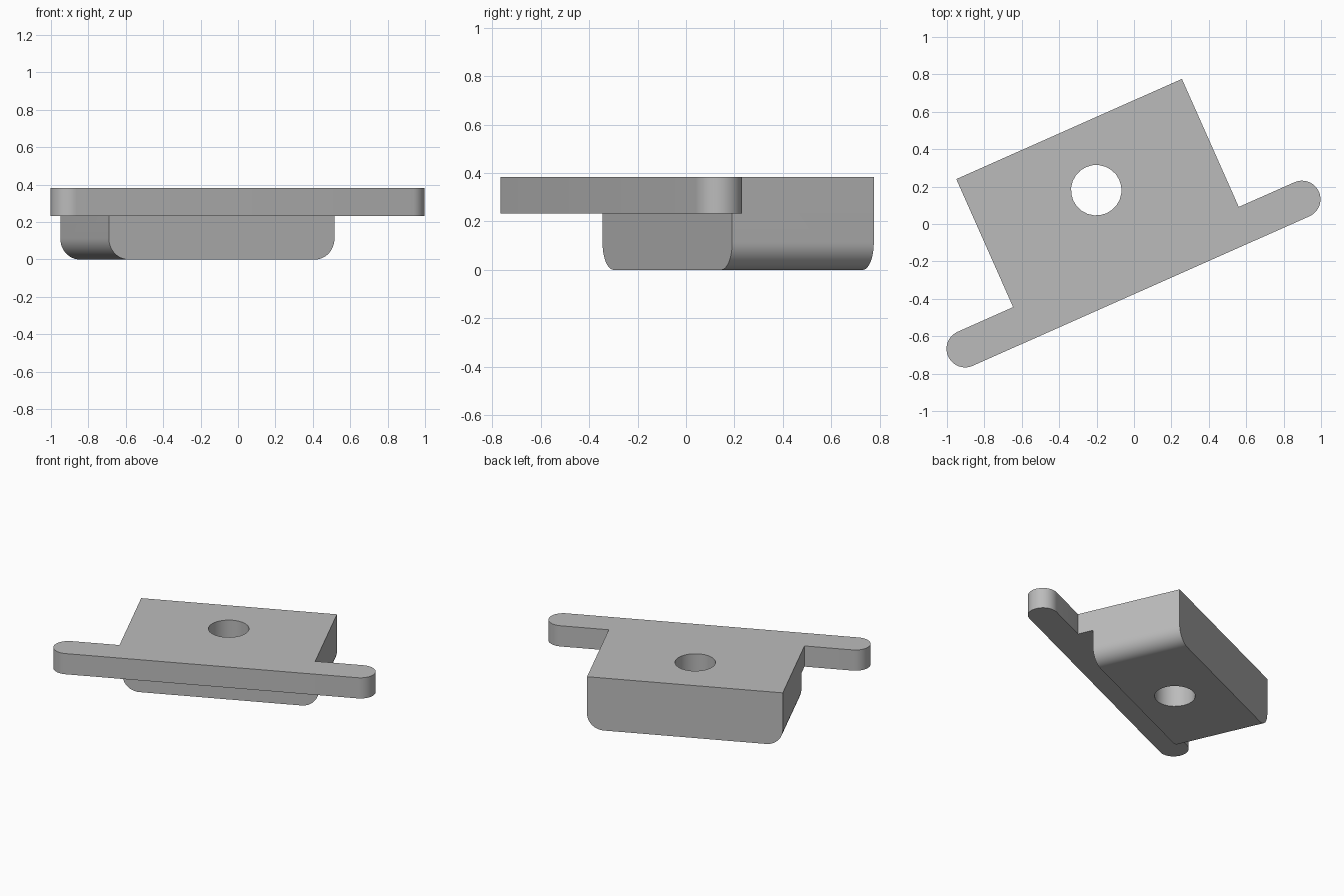
import bpy, bmesh
from math import sin, cos, pi, radians
from mathutils import Matrix, Vector

cube = bpy.data.objects.get("Cube")
if cube:
    bpy.data.objects.remove(cube, do_unlink=True)

TURN = radians(23.94)             # whole part is turned about z
MID = -0.111                      # centre line along its length
HALF = 0.66                       # half width of block
BACK, NOTCH, FRONT = 0.605, -0.144, -0.343
BLOCK_FRONT = -0.035
LEDGE, TOP = 0.232, 0.383
ROUND = 0.113

grey = bpy.data.materials.new("grey")
grey.use_nodes = True
grey.diffuse_color = (0.5, 0.5, 0.5, 1)
grey.node_tree.nodes["Principled BSDF"].inputs["Base Color"].default_value = (0.5, 0.5, 0.5, 1)


def arc(cx, cy, r, start, end, steps):
    angles = [radians(start + (end - start) * i / steps) for i in range(steps + 1)]
    return [(cx + r * cos(a), cy + r * sin(a)) for a in angles]


def prism(name, points, offset):
    """Extrude a closed 3D outline along an offset."""
    bm = bmesh.new()
    face = bm.faces.new([bm.verts.new(p) for p in points])
    moved = bmesh.ops.extrude_face_region(bm, geom=[face])["geom"]
    verts = [g for g in moved if isinstance(g, bmesh.types.BMVert)]
    bmesh.ops.translate(bm, verts=verts, vec=Vector(offset))
    bmesh.ops.recalc_face_normals(bm, faces=bm.faces[:])
    mesh = bpy.data.meshes.new(name)
    bm.to_mesh(mesh)
    bm.free()
    mesh.materials.append(grey)
    obj = bpy.data.objects.new(name, mesh)
    bpy.context.collection.objects.link(obj)
    return obj


def combine(target, tool, operation):
    tool.hide_render = True
    mod = target.modifiers.new(operation.lower(), "BOOLEAN")
    mod.object, mod.operation, mod.solver = tool, operation, "EXACT"
    bpy.context.view_layer.objects.active = target
    bpy.ops.object.modifier_apply(modifier=mod.name)
    bpy.data.objects.remove(tool, do_unlink=True)


# Top plate with round-ended arms
r = (NOTCH - FRONT) / 2
arm_y = FRONT + r
right = arc(MID + 0.985, arm_y, r, -90, 90, 24)
left = arc(MID - 0.985, arm_y, r, 90, 270, 24)
block = [(MID + HALF, NOTCH), (MID + HALF, BACK), (MID - HALF, BACK), (MID - HALF, NOTCH)]
body = prism("slotted_plate_body", [(x, y, LEDGE) for x, y in right + block + left],
             (0, 0, TOP - LEDGE))

# Lower block with rounded bottom edges
profile = [(MID + HALF, LEDGE), (MID - HALF, LEDGE)]
profile += arc(MID - HALF + ROUND, ROUND, ROUND, 180, 270, 12)
profile += arc(MID + HALF - ROUND, ROUND, ROUND, 270, 360, 12)
lower = prism("lower_block", [(x, BLOCK_FRONT, z) for x, z in profile],
              (0, BACK - BLOCK_FRONT, 0))
combine(body, lower, "UNION")

# Through hole
hole = prism("hole_cutter", [(x, y, -0.2) for x, y in arc(MID, 0.247, 0.135, 0, 345, 23)],
             (0, 0, 1))
combine(body, hole, "DIFFERENCE")

# Merge flush faces and turn the part
bm = bmesh.new()
bm.from_mesh(body.data)
bmesh.ops.remove_doubles(bm, verts=bm.verts[:], dist=0.0001)
bmesh.ops.dissolve_limit(bm, angle_limit=radians(0.5), verts=bm.verts[:], edges=bm.edges[:])
bm.transform(Matrix.Rotation(TURN, 4, "Z"))
bm.to_mesh(body.data)
bm.free()

bpy.ops.object.select_all(action="DESELECT")
body.select_set(True)
bpy.context.view_layer.objects.active = body
bpy.ops.object.shade_smooth_by_angle(angle=radians(30))
